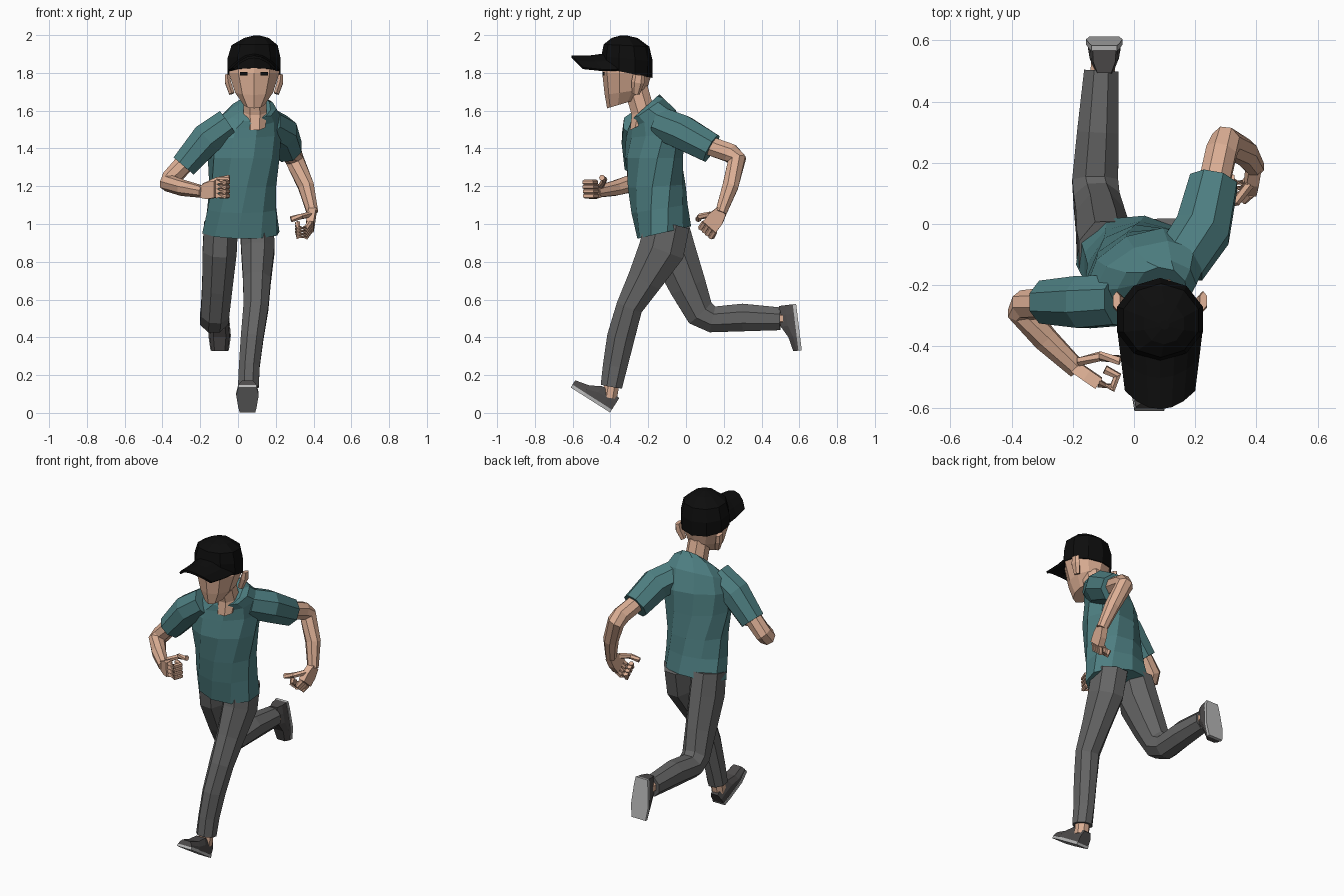
import bpy, bmesh, math
from mathutils import Vector as V

if "Cube" in bpy.data.objects:
    bpy.data.objects.remove(bpy.data.objects["Cube"])


def material(name, r, g, b):
    m = bpy.data.materials.new(name)
    m.diffuse_color = (r, g, b, 1)
    m.use_nodes = True
    m.node_tree.nodes["Principled BSDF"].inputs["Base Color"].default_value = m.diffuse_color
    return m


SKIN = material("skin", .72, .43, .30)
TEAL = material("teal cloth", .075, .21, .22)
GREY = material("grey trousers", .13, .13, .13)
DARK = material("dark shoe", .075, .07, .07)
SOLE = material("light sole", .48, .48, .48)
BLACK = material("black cap", .004, .004, .004)


def finish(name, bm, mat):
    bmesh.ops.recalc_face_normals(bm, faces=bm.faces)
    me = bpy.data.meshes.new(name)
    bm.to_mesh(me)
    bm.free()
    me.materials.append(mat)
    ob = bpy.data.objects.new(name, me)
    bpy.context.collection.objects.link(ob)
    return ob


def skin_sections(name, sections, mat):
    """Join equal-length point loops into a closed body."""
    bm = bmesh.new()
    loops = [[bm.verts.new(p) for p in s] for s in sections]
    n = len(loops[0])
    for a, b in zip(loops, loops[1:]):
        for i in range(n):
            j = (i + 1) % n
            bm.faces.new((a[i], a[j], b[j], b[i]))
    bm.faces.new(loops[0])
    bm.faces.new(loops[-1])
    return finish(name, bm, mat)


def ring(c, rx, ry, normal, side, n):
    t = normal.normalized()
    s = (side - t * side.dot(t)).normalized()
    f = t.cross(s)
    k = 1 / math.cos(math.pi / n)
    angles = [2 * math.pi * (i + .5) / n for i in range(n)]
    return [V(c) + s * rx * k * math.cos(a) + f * ry * k * math.sin(a) for a in angles]


def limb(name, pts, mat, n=8):
    """Tube along a path; each point is x, y, z, half width, half depth."""
    P = [V(p[:3]) for p in pts]
    out = []
    for i, p in enumerate(pts):
        t = V()
        if i > 0:
            t += (P[i] - P[i - 1]).normalized()
        if i < len(P) - 1:
            t += (P[i + 1] - P[i]).normalized()
        out.append(ring(P[i], p[3], p[-1], t, V((1, 0, 0)), n))
    return skin_sections(name, out, mat)


def stack(name, rows, mat, n=10):
    """Body from stacked rings; each row is x, y, z, rx, ry, yaw, rise toward the back."""
    out = []
    for x, y, z, rx, ry, yaw, rise in rows:
        a = math.radians(yaw)
        out.append(ring((x, y, z), rx, ry, V((0, -rise, 1)), V((math.cos(a), math.sin(a), 0)), n))
    return skin_sections(name, out, mat)


def box(name, c, size, mat):
    bm = bmesh.new()
    bmesh.ops.create_cube(bm, size=1)
    for v in bm.verts:
        v.co = V(c) + v.co * V(size)
    return finish(name, bm, mat)


# Shirt: hips and shoulders twisted against each other
stack("shirt", [
    (.015, -.115, .955, .2, .14, -8, .23),
    (.02, -.14, 1.08, .182, .143, 0, .15),
    (.025, -.155, 1.2, .172, .147, 8, .05),
    (.03, -.17, 1.35, .185, .145, 20, 0),
    (.035, -.165, 1.47, .195, .132, 26, .1),
    (.05, -.18, 1.555, .178, .115, 26, .4),
    (.075, -.205, 1.605, .125, .1, 22, .7),
    (.09, -.215, 1.62, .08, .095, 8, .9)], TEAL)

# Sleeves
limb("right_sleeve", [(.15, -.13, 1.53, .085), (.225, -.02, 1.485, .09), (.26, .135, 1.4, .078)], TEAL)
limb("left_sleeve", [(-.05, -.25, 1.53, .08), (-.165, -.255, 1.45, .085), (-.288, -.255, 1.307, .07)], TEAL)

# Bare arms
limb("right_arm", [(.25, .08, 1.43, .05), (.285, .235, 1.375, .05), (.3, .27, 1.34, .048),
                   (.36, .235, 1.2, .042), (.395, .185, 1.06, .03)], SKIN)
limb("left_arm", [(-.25, -.255, 1.36, .05), (-.355, -.265, 1.24, .048), (-.365, -.285, 1.215, .048),
                  (-.29, -.375, 1.19, .04), (-.185, -.475, 1.17, .03)], SKIN)


# Hands: palm, four curled fingers and a thumb
def hand(side, wrist, knuckle, across, curl, thumb):
    w, k, a = V(wrist), V(knuckle), V(across)
    spread = V((abs(a.x), abs(a.y), abs(a.z)))
    n = (k - w).normalized().cross(a).normalized() * .02
    sections = []
    for p, s in ((w, .03), (w.lerp(k, .5), .045), (k, .045)):
        sections.append([p + a * s + n, p - a * s + n, p - a * s - n, p + a * s - n])
    skin_sections(side + "_palm", sections, SKIN)
    for i in range(4):
        o = a * (i - 1.5) * .024
        path = [k + o] + [k + o + V(c) for c in curl]
        limb(f"{side}_finger_{i + 1}", [(*p, .013) for p in path], SKIN, 6)
    limb(side + "_thumb", [(*p, .014) for p in thumb], SKIN, 6)


hand("right", (.395, .19, 1.07), (.38, .125, .985), (0, -.75, .65),
     [(-.02, -.02, -.03), (-.06, -.015, -.03), (-.065, 0, 0)],
     [(.38, .13, 1.05), (.335, .075, 1.04), (.28, .065, 1.025)])
hand("left", (-.195, -.465, 1.17), (-.115, -.52, 1.185), (0, -.05, 1),
     [(.045, -.015, 0), (.06, .025, 0), (.02, .045, 0)],
     [(-.18, -.45, 1.2), (-.11, -.432, 1.235), (-.045, -.445, 1.245)])

# Trousers: planted leg and trailing leg
limb("right_trouser_leg", [
    (.1, -.1, 1, .09, .12), (.105, -.13, .86, .088, .122), (.1, -.22, .7, .073, .092),
    (.095, -.3, .56, .066, .07), (.075, -.345, .4, .06, .073),
    (.06, -.375, .25, .055, .065), (.055, -.395, .14, .055, .057)], GREY)
limb("left_trouser_leg", [
    (-.09, -.1, 1, .09, .11), (-.097, -.07, .86, .09, .12), (-.11, .01, .67, .08, .098),
    (-.122, .075, .53, .075, .08), (-.127, .14, .495, .075, .07),
    (-.118, .3, .505, .068, .073), (-.107, .5, .498, .056, .06)], GREY)
limb("right_ankle", [(.055, -.39, .17, .04), (.053, -.405, .08, .04)], SKIN)
limb("left_ankle", [(-.105, .46, .5, .04), (-.1, .53, .5, .04)], SKIN)


# Shoes: upper with a tapered section, on a flat sole
def shoe(side, heel, d, u):
    heel, d, u, x = V(heel), V(d).normalized(), V(u).normalized(), V((1, 0, 0))
    upper, sole = [], []
    for s, w, h in ((0, .038, .09), (.05, .045, .1), (.11, .05, .095), (.17, .055, .062), (.247, .045, .045)):
        p = heel + d * s

        def at(k, z):
            return p + x * k * w + u * z
        upper.append([at(-1, .015), at(1, .015), at(.95, h * .6), at(.6, h), at(-.6, h), at(-.95, h * .6)])
        sole.append([at(-1.08, 0), at(1.08, 0), at(1.08, .018), at(-1.08, .018)])
    skin_sections(side + "_shoe", upper, DARK)
    skin_sections(side + "_shoe_sole", sole, SOLE)


shoe("right", (.05, -.402, .002), (0, -.85, .54), (0, .54, .85))
shoe("left", (-.097, .583, .577), (0, .12, -.99), (0, -.99, -.12))

# Neck and head
stack("neck", [(.09, -.25, 1.52, .055, .052, 0, .5), (.09, -.23, 1.6, .062, .062, 0, .4),
               (.088, -.265, 1.72, .06, .062, 0, .2)], SKIN, 8)
stack("head", [(.085, -.335, 1.637, .055, .082, 0, .3), (.085, -.318, 1.7, .1, .108, 0, .15),
               (.085, -.312, 1.8, .134, .125, 0, 0), (.085, -.31, 1.86, .13, .12, 0, 0)], SKIN)
for i, sx in enumerate((-1, 1)):
    limb(f"ear_{i + 1}", [(.085 + sx * .118, -.265, 1.69, .014, .018), (.085 + sx * .138, -.255, 1.75, .016, .03),
                          (.085 + sx * .142, -.25, 1.79, .012, .026)], SKIN, 6)
    box(f"eye_{i + 1}", (.085 + sx * .055, -.437, 1.795), (.04, .009, .018), BLACK)

# Cap crown and curved brim
stack("cap_crown", [(.085, -.312, 1.8, .14, .13, 0, -.2), (.085, -.312, 1.875, .14, .13, 0, -.1),
                    (.088, -.315, 1.945, .122, .115, 0, -.05), (.098, -.325, 1.985, .065, .065, 0, 0),
                    (.1, -.33, 1.998, .015, .015, 0, 0)], BLACK)
bm = bmesh.new()
rows = []
for v in (0, .5, 1):
    row = []
    for i in range(7):
        u = i / 3 - 1
        row.append(bm.verts.new((.085 + u * (.135 - .025 * v), -.4 + .06 * u * u * (1 - v) - v * (.205 - .06 * u * u),
                                 1.9 - .025 * v * (1 - v) - .015 * v - (.085 - .025 * v) * u * u)))
    rows.append(row)
for a, b in zip(rows, rows[1:]):
    for i in range(6):
        bm.faces.new((a[i], a[i + 1], b[i + 1], b[i]))
brim = finish("cap_brim", bm, BLACK)
mod = brim.modifiers.new("thickness", 'SOLIDIFY')
mod.thickness = .014
mod.offset = 0
